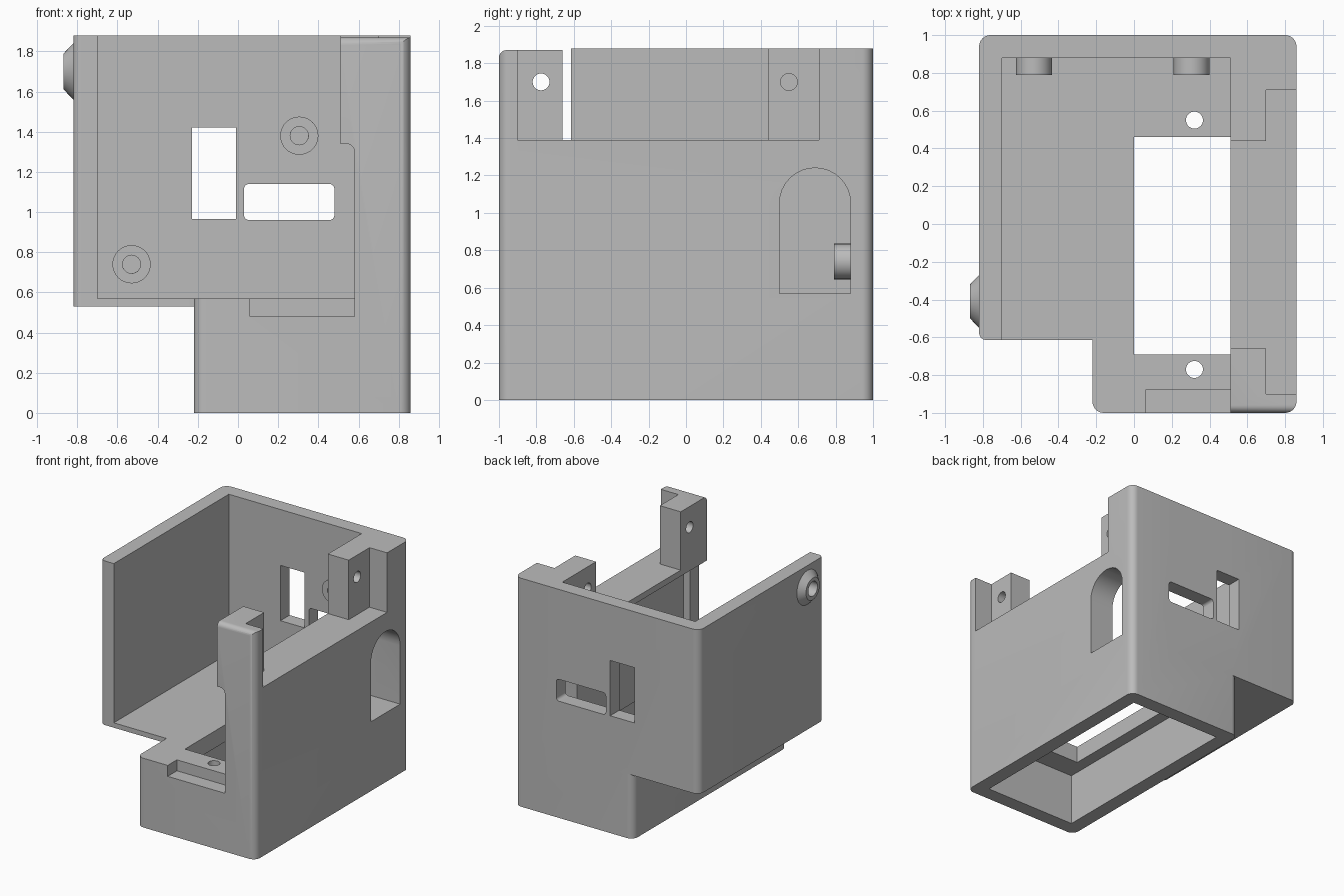
import bpy, bmesh
from math import sin, cos, pi
from mathutils import Vector

cube = bpy.data.objects.get("Cube")
if cube:
    bpy.data.objects.remove(cube, do_unlink=True)

GREY = (0.5, 0.5, 0.5, 1)
mat = bpy.data.materials.new("grey plastic")
mat.use_nodes = True
mat.diffuse_color = GREY
mat.node_tree.nodes["Principled BSDF"].inputs["Base Color"].default_value = GREY


def place(axis, a, b, h):
    return {"X": (h, a, b), "Y": (a, h, b), "Z": (a, b, h)}[axis]


def make(name, bm):
    bmesh.ops.recalc_face_normals(bm, faces=bm.faces)
    mesh = bpy.data.meshes.new(name)
    bm.to_mesh(mesh)
    bm.free()
    mesh.materials.append(mat)
    ob = bpy.data.objects.new(name, mesh)
    bpy.context.collection.objects.link(ob)
    return ob


def prism(name, axis, corners, lo, hi):
    """Extrude a right-angled outline of (a, b, radius) corners along an axis."""
    outline = []
    for i, (a, b, r) in enumerate(corners):
        p = Vector((a, b))
        if r == 0:
            outline.append(p)
            continue
        d1 = (Vector(corners[i - 1][:2]) - p).normalized()
        d2 = (Vector(corners[(i + 1) % len(corners)][:2]) - p).normalized()
        centre = p + r * (d1 + d2)
        for k in range(9):
            t = k / 8 * pi / 2
            outline.append(centre - r * (cos(t) * d2 + sin(t) * d1))
    bm = bmesh.new()
    ends = [[bm.verts.new(place(axis, p.x, p.y, h)) for p in outline] for h in (lo, hi)]
    for end in ends:
        bm.faces.new(end)
    n = len(outline)
    for i in range(n):
        j = (i + 1) % n
        bm.faces.new((ends[0][i], ends[0][j], ends[1][j], ends[1][i]))
    return make(name, bm)


def slab(name, axis, a0, a1, b0, b1, lo, hi, radii=(0, 0, 0, 0)):
    spots = ((a0, b0), (a1, b0), (a1, b1), (a0, b1))
    return prism(name, axis, [(a, b, r) for (a, b), r in zip(spots, radii)], lo, hi)


def lathe(name, axis, a, b, profile, n=40):
    """Turn a closed (radius, height) profile about an axis."""
    bm = bmesh.new()
    rings = [[bm.verts.new(place(axis, a + r * cos(2 * pi * k / n),
                                 b + r * sin(2 * pi * k / n), h))
              for k in range(n)] for r, h in profile]
    for i, ring in enumerate(rings):
        prev = rings[i - 1]
        for k in range(n):
            m = (k + 1) % n
            bm.faces.new((prev[k], prev[m], ring[m], ring[k]))
    return make(name, bm)


def drill(axis, a, b, r, lo, hi):
    n = 32
    bm = bmesh.new()
    ends = [[bm.verts.new(place(axis, a + r * cos(2 * pi * k / n),
                                b + r * sin(2 * pi * k / n), h))
             for k in range(n)] for h in (lo, hi)]
    for end in ends:
        bm.faces.new(end)
    for k in range(n):
        m = (k + 1) % n
        bm.faces.new((ends[0][k], ends[0][m], ends[1][m], ends[1][k]))
    return make("drill", bm)


def combine(target, tool, operation="DIFFERENCE"):
    mod = target.modifiers.new("cut", "BOOLEAN")
    mod.operation = operation
    mod.solver = "EXACT"
    mod.object = tool
    bpy.context.view_layer.objects.active = target
    bpy.ops.object.modifier_apply(modifier=mod.name)
    bpy.data.objects.remove(tool, do_unlink=True)


# Outer solid: tall right block plus raised left bay
R = 0.06
enclosure = slab("enclosure", "Z", -0.22, 0.86, -1, 1, 0, 1.88, (R, R, R, R))
combine(enclosure, slab("left_bay", "Z", -0.82, 0.4, -0.615, 1, 0.53, 1.88,
                        (0.04, 0, 0, R)), "UNION")


def cut(*args, **kw):
    combine(enclosure, slab("cutter", *args, **kw))


# Main interior, undercut below the right ledge, and open front
cut("Z", -0.70, 0.64, -0.88, 0.88, 0.57, 1.34)
cut("Y", -0.70, 0.58, 0.57, 1.34, -1.2, -0.8, radii=(0, 0, 0.04, 0))
cut("Z", -0.70, 0.51, -1.2, 0.88, 1.2, 2.2)
# Gap between the two mounting posts and their outer pockets
cut("Z", 0.4, 1, -0.66, 0.44, 1.39, 2.2)
cut("Z", 0.70, 1, -0.90, 0.71, 1.39, 2.2)
# Rounded top of the front post
arc = [(-1.1, 1.83), (-1, 1.83)]
arc += [(-0.96 - 0.04 * cos(k * pi / 12), 1.83 + 0.04 * sin(k * pi / 12)) for k in range(1, 7)]
arc += [(-0.63, 1.87), (-0.63, 2.1), (-1.1, 2.1)]
combine(enclosure, prism("cutter", "X", [(a, b, 0) for a, b in arc], 0.4, 1))
# Lower cavity, floor opening and front recess
cut("Z", -0.10, 0.74, -0.88, 0.88, -0.2, 0.43)
cut("Z", 0, 0.64, -0.69, 0.46, 0.3, 0.7)
cut("Z", 0.06, 0.58, -1.2, -0.88, 0.48, 0.7)
# Back wall windows
cut("Y", -0.23, -0.01, 0.965, 1.42, 0.8, 1.2)
cut("Y", 0.03, 0.48, 0.96, 1.14, 0.8, 1.2, radii=(0.025,) * 4)
# Arched side opening
cut("X", 0.50, 0.88, 0.57, 1.24, 0.6, 1.1, radii=(0, 0, 0.189, 0.189))

# Screw holes in the floor and posts
for y in (-0.77, 0.55):
    combine(enclosure, drill("Z", 0.32, y, 0.045, 0.3, 0.7))
for y in (-0.775, 0.55):
    combine(enclosure, drill("X", y, 1.70, 0.045, 0.4, 0.8))

# Bosses inside the back wall
parts = [enclosure]
for side, x, z in (("left", 0.305, 1.38), ("right", -0.53, 0.74)):
    combine(enclosure, drill("Y", x, z, 0.045, 0.7, 0.93))
    parts.append(lathe(side + "_screw_boss", "Y", x, z,
                       [(0.045, 0.885), (0.095, 0.885), (0.095, 0.79), (0.045, 0.79)]))

# Conical collar on the outer side wall
combine(enclosure, drill("X", -0.41, 1.70, 0.06, -1, -0.77))
parts.append(lathe("side_collar", "X", -0.41, 1.70,
                   [(0.06, -0.815), (0.14, -0.815), (0.14, -0.82), (0.09, -0.868), (0.06, -0.868)]))

bpy.ops.object.select_all(action="DESELECT")
for ob in parts:
    ob.select_set(True)
bpy.context.view_layer.objects.active = enclosure
bpy.ops.object.shade_smooth_by_angle()
